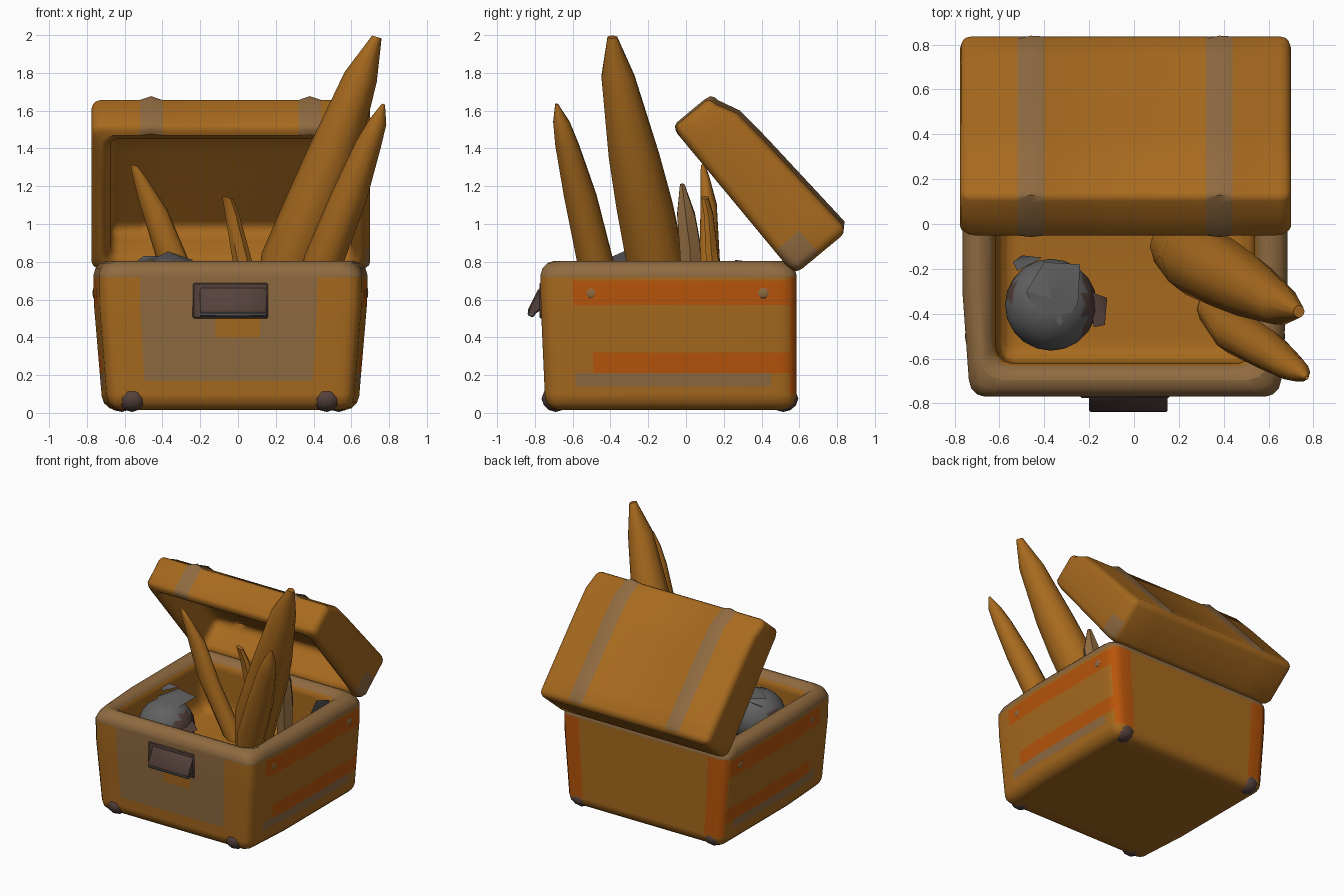
import bpy, bmesh, math
from mathutils import Vector, Matrix

if "Cube" in bpy.data.objects:
    bpy.data.objects.remove(bpy.data.objects["Cube"])


def material(name, rgb):
    m = bpy.data.materials.new(name)
    m.diffuse_color = (*rgb, 1)
    m.use_nodes = True
    m.node_tree.nodes["Principled BSDF"].inputs["Base Color"].default_value = m.diffuse_color
    return m


WOOD, TAN, ORANGE, BROWN, GREY = range(5)
MATS = [material("wood", (0.385, 0.142, 0.013)), material("tan", (0.275, 0.145, 0.052)),
        material("orange", (0.48, 0.09, 0.003)), material("dark_brown", (0.09, 0.053, 0.045)),
        material("grey", (0.12, 0.12, 0.12))]


def finish(bm, name, mat=None, angle=40, matrix=None):
    if matrix:
        bm.transform(matrix)
    bmesh.ops.recalc_face_normals(bm, faces=bm.faces)
    for f in bm.faces:
        f.smooth = True
        if mat is not None:
            f.material_index = mat
    me = bpy.data.meshes.new(name)
    bm.to_mesh(me)
    bm.free()
    for m in MATS:
        me.materials.append(m)
    me.set_sharp_from_angle(angle=math.radians(angle))
    ob = bpy.data.objects.new(name, me)
    bpy.context.collection.objects.link(ob)
    return ob


def tray(lo, hi, side, wall, depth, bevel, cuts):
    """Rounded box hollowed from the top (side 1) or bottom (side -1), cut on colour lines."""
    bm = bmesh.new()
    lo, hi = Vector(lo), Vector(hi)
    bmesh.ops.create_cube(bm, size=1)
    for v in bm.verts:
        v.co = [(lo[i] + hi[i]) / 2 + v.co[i] * (hi[i] - lo[i]) for i in range(3)]
    bm.normal_update()
    mouth = max(bm.faces, key=lambda f: f.normal.z * side)
    bmesh.ops.inset_region(bm, faces=[mouth], thickness=wall)
    ext = bmesh.ops.extrude_discrete_faces(bm, faces=[mouth])["faces"][0]
    for v in ext.verts:
        v.co.z -= side * depth
    bmesh.ops.bevel(bm, geom=bm.edges[:], offset=bevel, segments=3, profile=0.5,
                    affect='EDGES', clamp_overlap=True)
    for axis, values in enumerate(cuts):
        for val in values:
            n = Vector((0, 0, 0))
            n[axis] = 1
            bmesh.ops.bisect_plane(bm, geom=bm.verts[:] + bm.edges[:] + bm.faces[:],
                                   plane_co=n * val, plane_no=n, dist=1e-5)
    bmesh.ops.recalc_face_normals(bm, faces=bm.faces)
    bm.normal_update()
    return bm


def body_colour(c, n):
    inward = n.x * (c.x + 0.04) < -0.2 or n.y * (c.y + 0.095) < -0.2
    if (inward or -0.55 < c.x < 0.47 and -0.56 < c.y < 0.37) and 0.2 < c.z < 0.76:
        return WOOD
    if c.z > 0.72:
        return TAN
    if n.y < -0.6 and -0.52 < c.x < 0.42 and c.z > 0.17:
        return WOOD if -0.12 < c.x < 0.12 and 0.40 < c.z < 0.5 else TAN
    if n.y > 0.4 and (c.x > 0.52 or c.x < -0.60) and c.z > 0.1:
        return ORANGE
    if abs(n.x) > 0.5:
        if (0.57 < c.z < 0.70 and c.y > -0.6) or (0.21 < c.z < 0.32 and c.y > -0.5):
            return ORANGE
        if 0.14 < c.z < 0.21 and -0.6 < c.y < 0.45:
            return TAN
    return WOOD


# Open chest body, slightly narrower at the foot and the front
bm = tray((-0.765, -0.77, 0.015), (0.685, 0.585, 0.805), 1, 0.21, 0.42, 0.1,
          [(-0.60, -0.52, -0.12, 0.12, 0.42, 0.52), (-0.6, -0.5, -0.3, 0.45),
           (0.1, 0.14, 0.17, 0.21, 0.32, 0.40, 0.5, 0.57, 0.70, 0.72)])
for f in bm.faces:
    f.material_index = body_colour(f.calc_center_median(), f.normal)
for v in bm.verts:
    k = 0.07 * max(0, 1 - v.co.z / 0.6)
    front = 0.04 * min(1, max(0, (-0.3 - v.co.y) / 0.4))
    if abs(v.co.x + 0.04) > 0.65:
        v.co.x -= (v.co.x + 0.04) * front
    v.co.x -= (v.co.x + 0.04) * k
    if v.co.y < 0:
        v.co.y *= 1 - k / 2
finish(bm, "chest_body")

# Hollow lid with two straps, rounded front shoulder, tipped back on the rear edge
STRAPS = ((-0.52, -0.40), (0.32, 0.44))
bm = tray((-0.775, -0.055, 0), (0.70, 0.955, 0.36), -1, 0.14, 0.25, 0.075,
          [[x for a, b in STRAPS for x in (a, (a + b) / 2, b)], (0.1, 0.3, 0.79), (0.17,)])
for f in bm.faces:
    c = f.calc_center_median()
    outer = (c.z > 0.29 or c.y < 0) and c.y < 0.92
    strap = outer and any(a < c.x < b for a, b in STRAPS)
    worn_end = f.normal.x > 0.5 and c.x > 0.6 and c.y > 0.79 and c.z < 0.17
    if strap or worn_end:
        f.material_index = TAN
for v in bm.verts:
    # the thickness swells from the front lip to the back
    v.co.z *= min(0.72 + 1.5 * max(0, v.co.y), 0.87 + 0.16 * max(0, v.co.y))
    if any(abs(v.co.x - (a + b) / 2) < 0.01 for a, b in STRAPS):
        if v.co.z > 0.23 and v.co.y < 0.92:
            v.co.z += 0.02
        if v.co.y < 0:
            v.co.y -= 0.01
d, n = Vector((0, 0.638, -0.77)), Vector((0, 0.77, 0.638))
lid_matrix = Matrix(((1, 0, 0, 0), (0, d.y, n.y, -0.035), (0, d.z, n.z, 1.465), (0, 0, 0, 1)))
finish(bm, "lid", matrix=lid_matrix)


def tusk(name, path, mat=WOOD, sides=10, flat=1.0):
    """Tapered horn through (x, y, z, radius) points; flat squeezes it front to back."""
    bm = bmesh.new()
    rings = []
    for x, y, z, r in path:
        rings.append([bm.verts.new((x + r * math.cos(a), y + flat * r * math.sin(a), z - 0.3 * r * math.cos(a)))
                      for a in (i * math.tau / sides for i in range(sides))])
    for a, b in zip(rings, rings[1:]):
        for i in range(sides):
            j = (i + 1) % sides
            bm.faces.new((a[i], a[j], b[j], b[i]))
    bm.faces.new(rings[0][::-1])
    bm.faces.new(rings[-1])
    return finish(bm, name, mat, 50)


# Tusks and shards standing in the chest
tusk("large_tusk", [(.18, -.10, .38, .11), (.275, -.16, .8, .15), (.40, -.22, 1.1, .145),
                    (.50, -.275, 1.36, .13), (.65, -.36, 1.78, .085), (.735, -.39, 1.99, .025)], flat=1.08)
tusk("side_tusk", [(.36, -.38, .38, .08), (.45, -.48, .8, .1), (.59, -.56, 1.15, .09),
                   (.69, -.63, 1.42, .065), (.74, -.66, 1.54, .045), (.77, -.685, 1.635, .008)])
tusk("left_tusk", [(-.13, .15, .38, .1), (-.34, .125, .8, .095), (-.45, .12, 1.1, .075),
                   (-.52, .10, 1.25, .04), (-.55, .09, 1.31, .02)], flat=0.6)
tusk("small_tusk", [(.09, .15, .38, .06), (.025, .14, .8, .055), (-.03, .12, 1.05, .04),
                    (-.055, .10, 1.14, .03)], sides=6, flat=0.7)
tusk("tan_shard", [(.38, .04, .4, .06), (.39, .02, .9, .07), (.40, 0, 1.05, .06),
                   (.40, -.02, 1.21, .015)], TAN, 6, 0.9)

# Grey ball with a brown patch on its side
bm = bmesh.new()
bmesh.ops.create_icosphere(bm, subdivisions=3, radius=0.205, matrix=Matrix.Translation((-.37, -.36, .62)))
for f in bm.faces:
    c = f.calc_center_median() - Vector((-.37, -.36, .62))
    f.material_index = BROWN if c.x > 0.15 and c.y > -.12 or c.x < -.16 and c.y > 0 else GREY
finish(bm, "ball")


def scrap(name, pts, mat=GREY):
    """Thin bent sheet fanned from its first point."""
    bm = bmesh.new()
    vs = [bm.verts.new(p) for p in pts]
    for a, b in zip(vs[1:], vs[2:]):
        bm.faces.new((vs[0], a, b))
    bmesh.ops.solidify(bm, geom=bm.faces[:], thickness=0.012)
    return finish(bm, name, mat, 30)


scrap("ball_flap", [(-.37, -.33, .855), (-.48, -.30, .80), (-.43, -.43, .80), (-.33, -.45, .80),
                    (-.25, -.36, .80), (-.24, -.18, .81), (-.40, -.17, .83), (-.48, -.30, .80)])
scrap("ball_strip", [(-.54, -.17, .80), (-.50, -.14, .83), (-.41, -.15, .83), (-.52, -.21, .79)])
scrap("ball_chip", [(-.20, -.30, .70), (-.18, -.46, .66), (-.13, -.45, .64), (-.12, -.33, .64)], BROWN)
scrap("corner_scrap", [(.40, .28, .60), (.50, .26, .81), (.56, .34, .80), (.48, .38, .62)])


def plate(name, x0, x1, profile, mat):
    """Side profile (y, z) drawn out from x0 to x1."""
    bm = bmesh.new()
    ends = [[bm.verts.new((x, y, z)) for y, z in profile] for x in (x0, x1)]
    bm.faces.new(ends[0])
    bm.faces.new(ends[1][::-1])
    for i in range(len(profile)):
        j = (i + 1) % len(profile)
        bm.faces.new((ends[0][i], ends[0][j], ends[1][j], ends[1][i]))
    bmesh.ops.recalc_face_normals(bm, faces=bm.faces)
    bmesh.ops.bevel(bm, geom=bm.edges[:], offset=0.008, segments=1, affect='EDGES')
    return finish(bm, name, mat)


# Latch plate and drooping handle on the front
plate("latch_plate", -.24, .16, [(-.74, .69), (-.776, .69), (-.776, .50), (-.74, .50)], BROWN)
plate("handle", -.20, .15, [(-.76, .67), (-.78, .66), (-.84, .54), (-.82, .51), (-.76, .55)], BROWN)
plate("handle_lip", -.20, .15, [(-.77, .565), (-.835, .535), (-.842, .52), (-.81, .503)], GREY)


def knob(name, loc, scale, mat):
    bm = bmesh.new()
    bmesh.ops.create_icosphere(bm, subdivisions=2, radius=1,
                               matrix=Matrix.Translation(loc) @ Matrix.Diagonal((*scale, 1)))
    return finish(bm, name, mat)


# Worn foot corners and side rivets
for side, x in (("left", -1), ("right", 1)):
    knob(f"front_foot_{side}", (-.045 + x * .515, -.69, .075), (.08, .075, .07), BROWN)
    knob(f"back_foot_{side}", (-.04 + x * .575, .515, .075), (.085, .08, .07), BROWN)
    for y in (-.5, .41):
        knob(f"rivet_{side}", (-.04 + x * (.722 if y > 0 else .705), y, .635), (.008, .03, .03), TAN)
